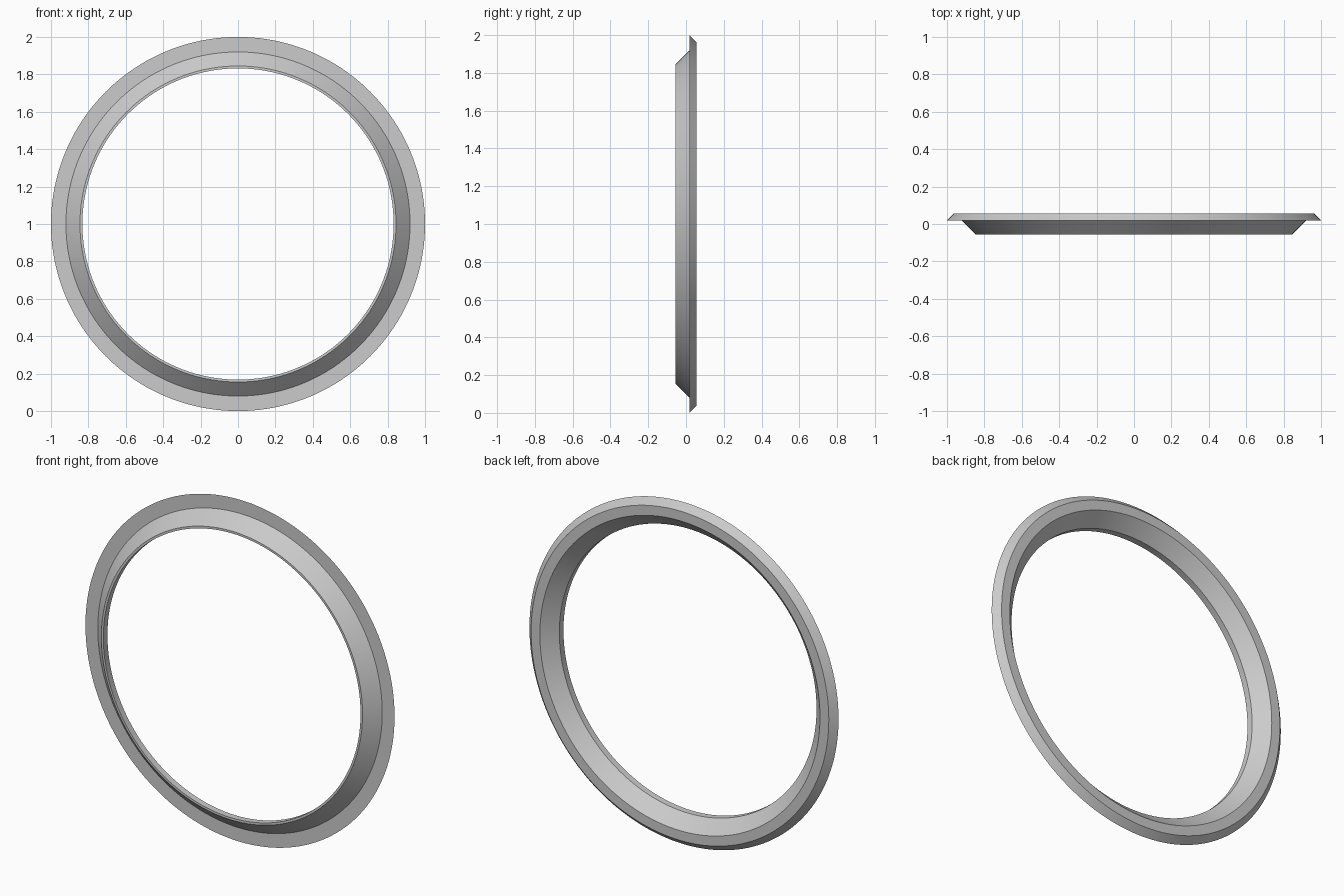
import bpy, bmesh, math
from mathutils import Vector

if "Cube" in bpy.data.objects:
    bpy.data.objects.remove(bpy.data.objects["Cube"])

# Cross-section of the ring as (radius, y), closed loop
PROFILE = [
    (1.0, 0.0185),     # flange rim, front
    (0.963, 0.056),    # bevelled rim, back
    (0.906, 0.056),    # back face, inner edge
    (0.832, -0.018),   # end of inner cone
    (0.832, -0.056),   # bore, front
    (0.845, -0.056),   # front lip
    (0.92, 0.0185),    # outer cone meets flange
]
SEGMENTS = 160

# Revolve the profile around the y axis
bm = bmesh.new()
rings = []
for i in range(SEGMENTS):
    a = 2 * math.pi * i / SEGMENTS
    rings.append([bm.verts.new(Vector((r * math.cos(a), y, 1 + r * math.sin(a))))
                  for r, y in PROFILE])
n = len(PROFILE)
for i in range(SEGMENTS):
    p, q = rings[i], rings[(i + 1) % SEGMENTS]
    for j in range(n):
        k = (j + 1) % n
        bm.faces.new((p[j], p[k], q[k], q[j]))
bmesh.ops.recalc_face_normals(bm, faces=bm.faces)

mesh = bpy.data.meshes.new("flanged_ring")
bm.to_mesh(mesh)
bm.free()
ring = bpy.data.objects.new("flanged_ring", mesh)
bpy.context.collection.objects.link(ring)

# Smooth around the ring, crisp profile edges
bpy.context.view_layer.objects.active = ring
ring.select_set(True)
bpy.ops.object.shade_smooth_by_angle(angle=math.radians(25))
